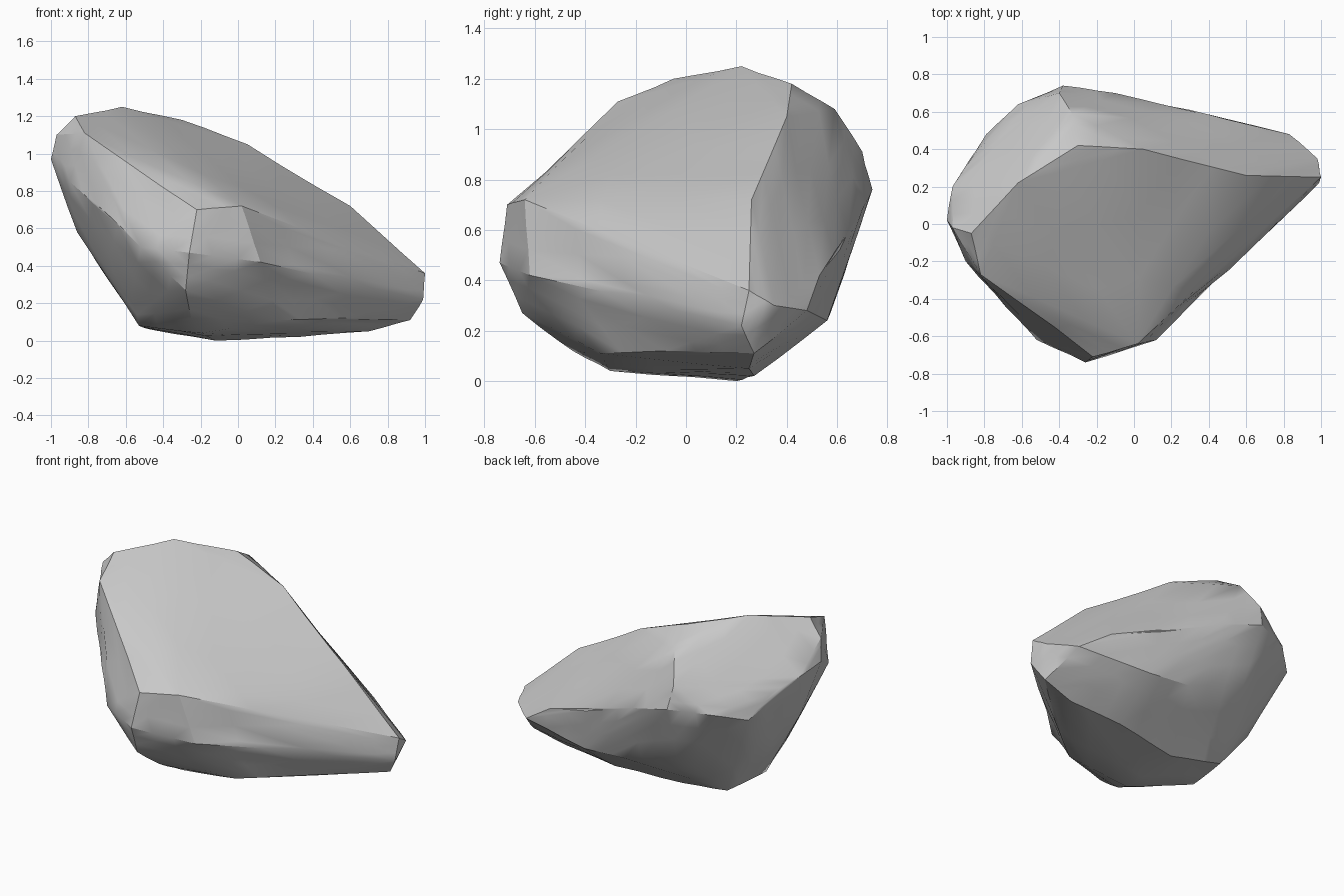
import bpy, bmesh, math, random
from mathutils import Vector

random.seed(7)

cube = bpy.data.objects.get("Cube")
if cube:
    bpy.data.objects.remove(cube, do_unlink=True)

# Corner points of the boulder
corners = [
    # crest and upper ridge
    (-.62, .22, 1.25), (-.87, -.05, 1.2), (-.82, -.27, 1.11), (-.3, .42, 1.18),
    (.05, .4, 1.05), (.38, .33, .83), (.6, .26, .72),
    # back bulge
    (-.33, .59, 1.08), (-.4, .7, .91), (-.38, .74, .76), (-.1, .7, .68), (.3, .61, .52),
    (.62, .53, .42), (.83, .48, .28), (-.62, .64, .75), (-.35, .6, .4), (.05, .57, .26),
    (.35, .56, .24),
    # left end
    (-1, .02, .97), (-.97, .2, .93), (-.97, -.02, 1.1), (-.87, .35, .85), (-.79, .48, .7),
    (-.9, -.2, .85), (-.86, .05, .58), (-.7, .22, .34),
    # front bulge
    (-.68, -.45, .66), (-.52, -.62, .5), (-.26, -.74, .47), (-.22, -.71, .7),
    (.02, -.64, .72), (.12, -.62, .42), (-.28, -.65, .27), (-.4, -.54, .84), (.4, -.29, .56),
    # narrow tip
    (1, .25, .36), (.98, .35, .3), (.99, .22, .22), (.92, .27, .11), (.7, -.06, .38),
    # underside
    (-.12, .2, 0), (.33, .27, .02), (-.2, -.3, .04), (-.53, -.08, .08), (-.25, -.45, .12),
    (.55, -.08, .12), (.22, -.34, .11), (-.47, .24, .06), (.7, .25, .05), (-.57, -.25, .25),
]

# Shallow hollows: centre, radius, depth
hollows = [
    ((-.55, -.45, .8), .15, .03), ((.28, -.42, .4), .17, .025),
    ((.1, -.1, .83), .3, .02), ((.15, .5, .8), .2, .015),
]

# Faceted stone, with the faces divided between its corners
bm = bmesh.new()
for p in corners:
    bm.verts.new(p)
bmesh.ops.convex_hull(bm, input=bm.verts[:])
loose = [v for v in bm.verts if not v.link_faces]
bmesh.ops.delete(bm, geom=loose, context='VERTS')
hull_points = set(v.co.to_tuple(4) for v in bm.verts)
bmesh.ops.subdivide_edges(bm, edges=bm.edges[:], cuts=2, use_grid_fill=True)
bmesh.ops.triangulate(bm, faces=bm.faces[:])
between = [v for v in bm.verts if v.co.to_tuple(4) not in hull_points]
bm.normal_update()

# Weathering: press the hollows and roughen the surface between the corners
for v in between:
    push = random.uniform(-.003, .003)
    for centre, radius, depth in hollows:
        distance = (v.co - Vector(centre)).length
        push -= depth * math.exp(-(distance / radius) ** 2)
    v.co += v.normal * push
bmesh.ops.recalc_face_normals(bm, faces=bm.faces[:])

mesh = bpy.data.meshes.new("boulder")
bm.to_mesh(mesh)
bm.free()
boulder = bpy.data.objects.new("boulder", mesh)
bpy.context.collection.objects.link(boulder)

# Stone grey
stone = bpy.data.materials.new("stone grey")
stone.use_nodes = True
colour = (.58, .58, .58, 1)
stone.diffuse_color = colour
stone.node_tree.nodes["Principled BSDF"].inputs["Base Color"].default_value = colour
mesh.materials.append(stone)

bpy.ops.object.select_all(action='DESELECT')
boulder.select_set(True)
bpy.context.view_layer.objects.active = boulder
bpy.ops.object.shade_smooth_by_angle(angle=math.radians(30))
